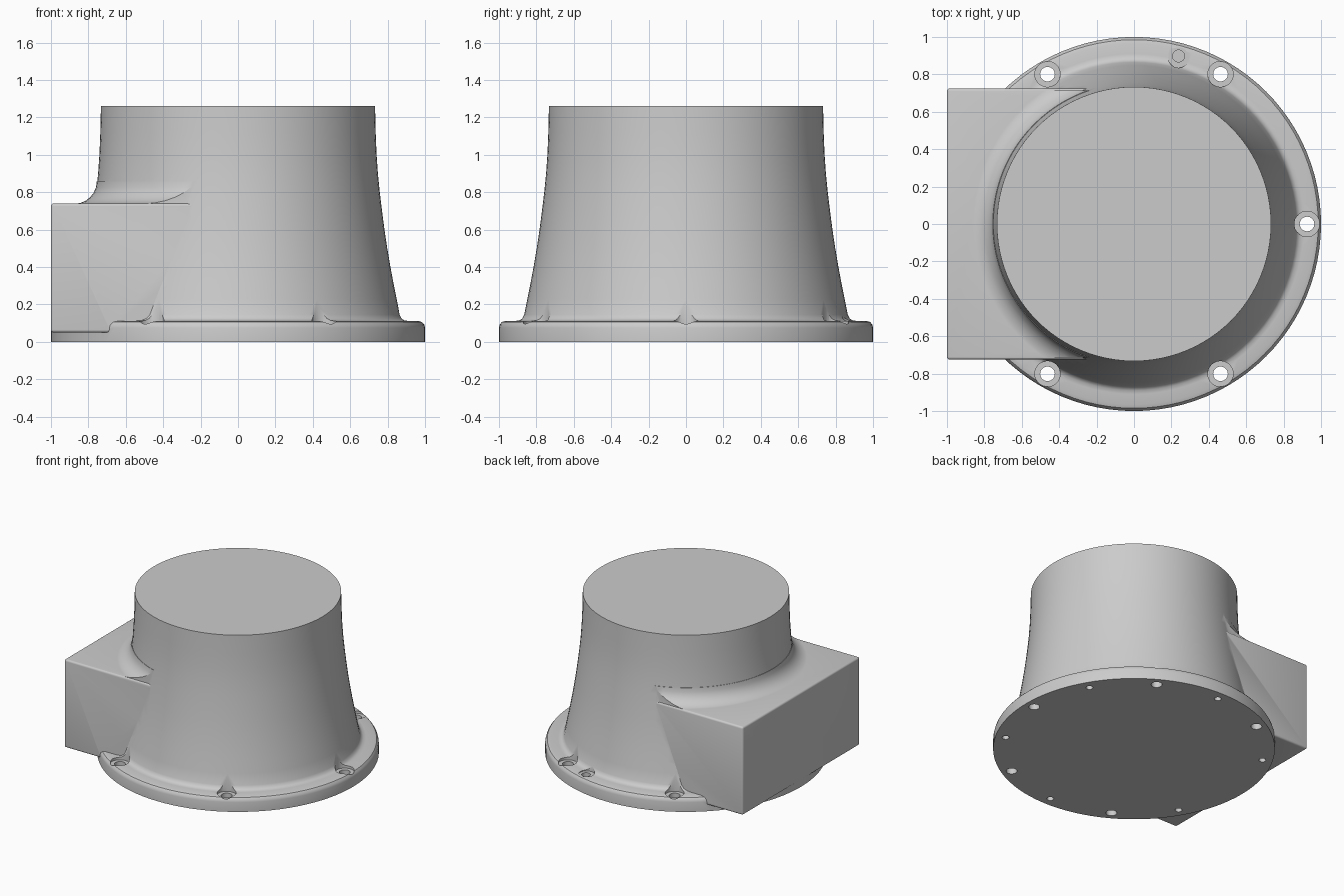
import bpy, bmesh
from math import pi, sin, cos, radians
from mathutils import Matrix

if "Cube" in bpy.data.objects:
    bpy.data.objects.remove(bpy.data.objects["Cube"])

SEG = 96


def make_object(name, bm):
    bmesh.ops.recalc_face_normals(bm, faces=bm.faces)
    mesh = bpy.data.meshes.new(name)
    bm.to_mesh(mesh)
    bm.free()
    ob = bpy.data.objects.new(name, mesh)
    bpy.context.collection.objects.link(ob)
    return ob


def revolve(name, profile, closed=False):
    """Lathe an (r, z) profile about z; open profiles get flat caps."""
    bm = bmesh.new()
    rings = [[bm.verts.new((r * cos(2 * pi * i / SEG), r * sin(2 * pi * i / SEG), z))
              for i in range(SEG)] for r, z in profile]
    pairs = list(zip(rings, rings[1:]))
    if closed:
        pairs.append((rings[-1], rings[0]))
    else:
        bm.faces.new(rings[0][::-1])
        bm.faces.new(rings[-1])
    for a, b in pairs:
        for i in range(SEG):
            j = (i + 1) % SEG
            bm.faces.new((a[i], a[j], b[j], b[i]))
    return make_object(name, bm)


def box(name, x0, x1, y0, y1, z0, z1, bevel=0):
    bm = bmesh.new()
    m = (Matrix.Translation(((x0 + x1) / 2, (y0 + y1) / 2, (z0 + z1) / 2))
         @ Matrix.Diagonal((x1 - x0, y1 - y0, z1 - z0, 1)))
    bmesh.ops.create_cube(bm, size=1, matrix=m)
    if bevel:
        bmesh.ops.bevel(bm, geom=bm.edges[:], offset=bevel, segments=4,
                        profile=0.5, affect='EDGES')
    return make_object(name, bm)


def cylinder(name, x, y, r, z0, z1):
    bm = bmesh.new()
    bmesh.ops.create_cone(bm, cap_ends=True, segments=32, radius1=r, radius2=r,
                          depth=z1 - z0,
                          matrix=Matrix.Translation((x, y, (z0 + z1) / 2)))
    return make_object(name, bm)


def boolean(ob, helper, operation):
    """Apply a boolean and discard the helper."""
    mod = ob.modifiers.new("bool", 'BOOLEAN')
    mod.object, mod.operation, mod.solver = helper, operation, 'EXACT'
    dg = bpy.context.evaluated_depsgraph_get()
    mesh = bpy.data.meshes.new_from_object(ob.evaluated_get(dg))
    ob.modifiers.clear()
    ob.data = mesh
    bpy.data.objects.remove(helper)


# Flared housing with rounded flange
housing = revolve("flanged_housing", [
    (1.0, 0), (1.0, 0.075), (0.996, 0.092), (0.985, 0.106), (0.965, 0.112),
    (0.91, 0.112), (0.89, 0.115), (0.875, 0.125), (0.865, 0.145),
    (0.848, 0.23), (0.832, 0.31), (0.815, 0.40), (0.798, 0.50), (0.783, 0.60),
    (0.770, 0.70), (0.758, 0.80), (0.748, 0.90), (0.741, 1.0), (0.736, 1.12),
    (0.733, 1.26)])

# Side box
boolean(housing, box("side_box", -1, -0.24, -0.725, 0.725, 0.05, 0.74, 0.015), 'UNION')

# Concave fillet between box top and housing
R = 0.12
arc = [(0.875 - R * sin(radians(a)), 0.738 + R - R * cos(radians(a)))
       for a in range(0, 91, 15)]
fillet = revolve("box_fillet", arc + [(0.70, 0.738 + R), (0.70, 0.70), (0.875, 0.70)],
                 closed=True)
boolean(fillet, box("fillet_limit", -0.97, -0.2, -0.715, 0.715, 0.6, 1), 'INTERSECT')
boolean(housing, fillet, 'UNION')

# Counterbored bolt holes, alternating with blind holes underneath
for k in range(12):
    a = radians(30 * k)
    x, y = 0.925 * cos(a), 0.925 * sin(a)
    if k == 6:
        continue
    if k % 2:
        boolean(housing, cylinder("blind_hole", x, y, 0.025, -0.1, 0.05), 'DIFFERENCE')
    else:
        boolean(housing, cylinder("bolt_hole", x, y, 0.039, -0.1, 0.3), 'DIFFERENCE')
        boolean(housing, cylinder("counterbore", x, y, 0.068, 0.093, 0.4), 'DIFFERENCE')

# Small locating hole on the flange
boolean(housing, cylinder("spot_face", 0.238, 0.89, 0.055, 0.106, 0.3), 'DIFFERENCE')
boolean(housing, cylinder("locating_hole", 0.238, 0.898, 0.032, 0.05, 0.3), 'DIFFERENCE')

bpy.context.view_layer.objects.active = housing
housing.select_set(True)
bpy.ops.object.shade_smooth_by_angle(angle=radians(30))
